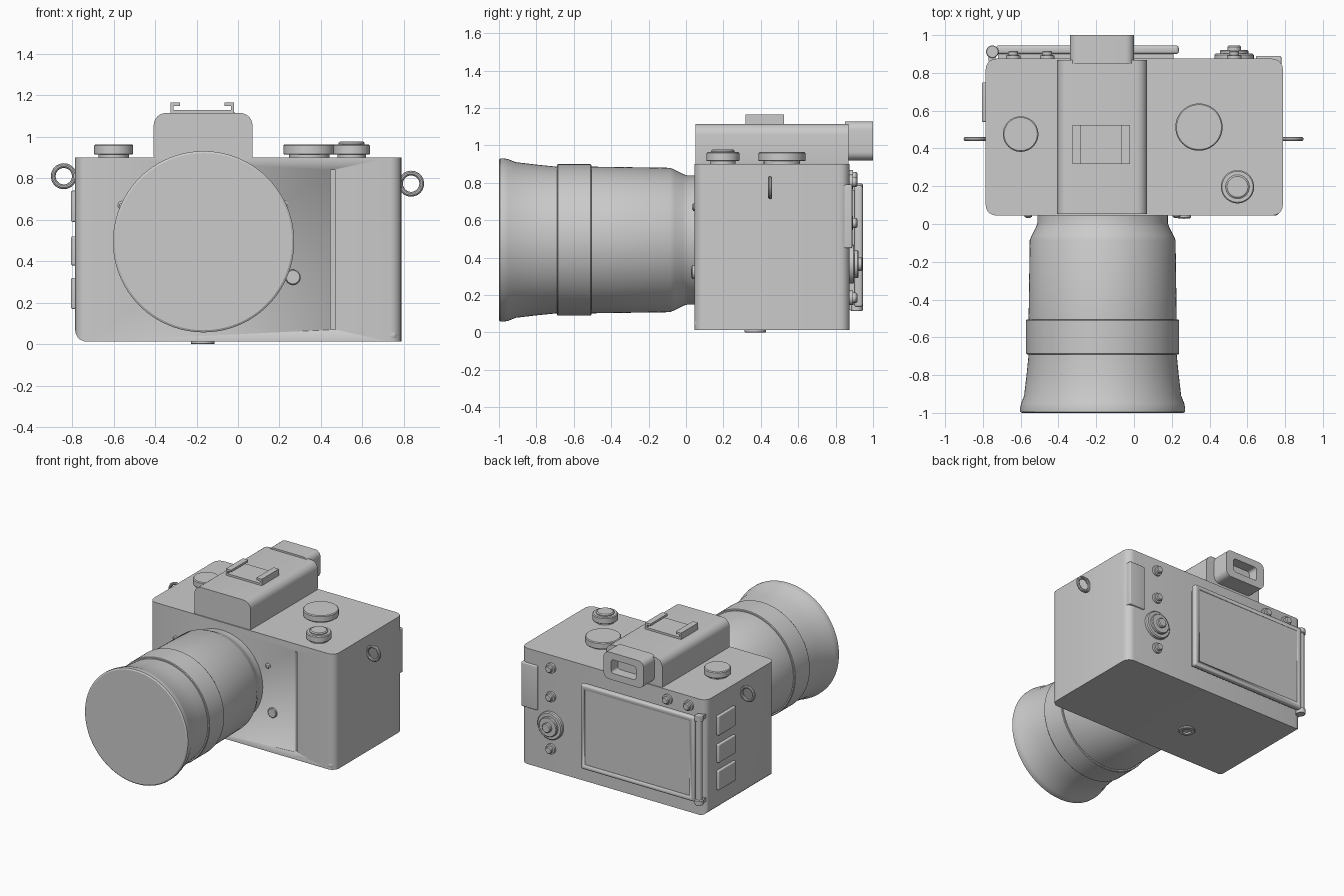
import bpy, bmesh, math
from mathutils import Matrix

if "Cube" in bpy.data.objects:
    bpy.data.objects.remove(bpy.data.objects["Cube"])

LX, LZ = -0.166, 0.494          # lens axis


def finish(name, bm, angle=30):
    bmesh.ops.recalc_face_normals(bm, faces=bm.faces[:])
    me = bpy.data.meshes.new(name)
    bm.to_mesh(me)
    bm.free()
    ob = bpy.data.objects.new(name, me)
    bpy.context.collection.objects.link(ob)
    bpy.ops.object.select_all(action='DESELECT')
    ob.select_set(True)
    bpy.context.view_layer.objects.active = ob
    bpy.ops.object.shade_smooth_by_angle(angle=math.radians(angle))
    return ob


def box(name, lo, hi, r=0.0, axes='xyz', seg=5, extra=None):
    """Box from corner to corner; rounds the edges running along the given axes."""
    bm = bmesh.new()
    bmesh.ops.create_cube(bm, size=1)
    for v in bm.verts:
        v.co = [(a + b) / 2 + c * (b - a) for a, b, c in zip(lo, hi, v.co)]
    if r:
        def pick(e):
            d = e.verts[0].co - e.verts[1].co
            along = 'xyz'[max(range(3), key=lambda i: abs(d[i]))]
            return along in axes or (extra and all(extra(v.co) for v in e.verts))
        bmesh.ops.bevel(bm, geom=[e for e in bm.edges if pick(e)], offset=r,
                        segments=seg, profile=0.5, affect='EDGES')
    return finish(name, bm)


def lathe(name, prof, loc, axis='z', n=64, closed=False):
    """Revolve (radius, height) points around z, or around y."""
    bm = bmesh.new()
    rings = [[bm.verts.new((r * math.cos(2 * math.pi * i / n),
                            r * math.sin(2 * math.pi * i / n), h)) for i in range(n)]
             for r, h in prof]
    pairs = list(zip(rings, rings[1:])) + ([(rings[-1], rings[0])] if closed else [])
    for a, b in pairs:
        for i in range(n):
            j = (i + 1) % n
            bm.faces.new((a[i], a[j], b[j], b[i]))
    if not closed:
        bm.faces.new(rings[0])
        bm.faces.new(rings[-1])
    if axis == 'y':
        bm.transform(Matrix.Rotation(-math.pi / 2, 4, 'X'))
    bm.transform(Matrix.Translation(loc))
    return finish(name, bm)


def cut(ob, cutter):
    m = ob.modifiers.new('cut', 'BOOLEAN')
    m.operation, m.solver, m.object = 'DIFFERENCE', 'EXACT', cutter
    bpy.context.view_layer.objects.active = ob
    bpy.ops.object.modifier_apply(modifier=m.name)
    bpy.data.objects.remove(cutter)


# Body with rounded upright edges and a finger groove beside the grip
body = box('body', (-0.785, 0.045, 0.012), (0.788, 0.875, 0.9), 0.055, 'z',
           extra=lambda c: c.x < 0 and c.z < 0.1)
cut(body, box('groove_cutter', (0.447, 0, 0.07), (0.47, 0.075, 0.84)))
box('grip_foot', (0.44, 0.045, 0.016), (0.77, 0.11, 0.07), 0.024)
box('thumb_rest', (0.645, 0.84, 0.45), (0.78, 0.889, 0.79), 0.008)

# Viewfinder hump and eyepiece
box('viewfinder_hump', (-0.407, 0.052, 0.85), (0.07, 0.868, 1.115), 0.06, 'y', 6)
eye = box('eyepiece', (-0.34, 0.85, 0.92), (0.0, 1.0, 1.128), 0.045, 'y', 6)
cut(eye, box('eye_cutter', (-0.275, 0.92, 0.972), (-0.065, 1.1, 1.076), 0.02, 'y'))

# Accessory shoe
box('shoe_base', (-0.325, 0.317, 1.10), (-0.02, 0.524, 1.13))
for side, x0, s in (('left', -0.325, 1), ('right', -0.02, -1)):
    for part, w, z0, z1 in (('wall', 0.014, 1.12, 1.163), ('lip', 0.045, 1.149, 1.165)):
        x1 = x0 + s * w
        box(f'shoe_{part}_{side}', (min(x0, x1), 0.317, z0), (max(x0, x1), 0.524, z1))

# Lens barrel with zoom ring
lathe('lens_barrel', [(0.427, -1.0), (0.437, -0.994), (0.437, -0.975), (0.432, -0.95),
                      (0.416, -0.91), (0.403, -0.8), (0.392, -0.69), (0.392, -0.5),
                      (0.386, -0.085), (0.375, -0.06), (0.352, -0.015), (0.345, 0.005),
                      (0.345, 0.06)], (LX, 0, LZ), 'y', 96)
lathe('zoom_ring', [(0.38, -0.69), (0.401, -0.69), (0.405, -0.685), (0.405, -0.51),
                    (0.401, -0.505), (0.38, -0.505)], (LX, 0, LZ), 'y', 96, True)

# Front plate details
lathe('lens_release', [(0.037, 0), (0.037, -0.015), (0.032, -0.02)], (0.265, 0.05, 0.323), 'y', 32)
box('release_mark', (0.262, 0.027, 0.305), (0.268, 0.04, 0.341))
for i, x in enumerate((-0.56, 0.225)):
    lathe(f'plate_screw_{i}', [(0.02, 0.01), (0.02, -0.006), (0.012, -0.012)],
          (x, 0.045, 0.67), 'y', 24)

# Top dials


def dial(name, x, y, r):
    lathe(name, [(r * 0.78, 0.89), (r * 0.78, 0.915), (r - 0.003, 0.915), (r, 0.918),
                 (r, 0.958), (r - 0.006, 0.964)], (x, y, 0))


dial('left_dial', -0.6, 0.476, 0.094)
dial('mode_dial', 0.344, 0.513, 0.125)
dial('shutter_dial', 0.548, 0.197, 0.088)
lathe('shutter_button', [(0.063, 0.95), (0.063, 0.971), (0.055, 0.977)], (0.548, 0.197, 0))

# Strap rings on both sides
for side, x, z in (('left', -0.84, 0.81), ('right', 0.835, 0.774)):
    ring = [(0.051 + 0.0115 * math.cos(a * math.pi / 5), 0.0115 * math.sin(a * math.pi / 5))
            for a in range(10)]
    lathe(f'strap_ring_{side}', ring, (x, 0.45, z), 'y', 40, True)

# Port doors on the left side
for i, (z0, z1) in enumerate(((0.59, 0.74), (0.38, 0.52), (0.17, 0.32))):
    box(f'port_door_{i}', (-0.805, 0.54, z0), (-0.77, 0.75, z1), 0.008)

# Rear screen and hinge
box('screen_mount', (-0.72, 0.86, 0.16), (0.21, 0.92, 0.76))
screen = box('screen', (-0.73, 0.9, 0.135), (0.237, 0.945, 0.785), 0.014, seg=4)
cut(screen, box('screen_cutter', (-0.69, 0.94, 0.175), (0.2, 1.0, 0.75)))
lathe('screen_hinge', [(0.03, 0.115), (0.033, 0.12), (0.033, 0.15), (0.024, 0.155),
                       (0.024, 0.755), (0.033, 0.76), (0.033, 0.79), (0.03, 0.795)],
      (-0.75, 0.912, 0), n=32)
for i, z in enumerate((0.135, 0.775)):
    box(f'hinge_bracket_{i}', (-0.77, 0.86, z - 0.015), (-0.73, 0.912, z + 0.015))

# Rear buttons
for i, (x, z) in enumerate(((-0.64, 0.83), (-0.46, 0.83), (0.53, 0.805), (0.53, 0.585),
                            (0.53, 0.185))):
    lathe(f'rear_button_{i}', [(0.038, 0.86), (0.038, 0.892), (0.027, 0.894),
                               (0.027, 0.91), (0.021, 0.916)], (x, 0, z), 'y', 32)
lathe('control_wheel', [(0.104, 0.86), (0.104, 0.895), (0.097, 0.902), (0.075, 0.902),
                        (0.075, 0.917), (0.07, 0.922), (0.036, 0.922), (0.036, 0.938),
                        (0.03, 0.944)], (0.53, 0, 0.365), 'y', 48)

# Tripod socket
lathe('tripod_socket', [(0.057, 0.03), (0.057, 0.003), (0.054, 0.0), (0.032, 0.0),
                        (0.032, 0.012), (0.032, 0.03)], (-0.17, 0.37, 0), n=40, closed=True)
